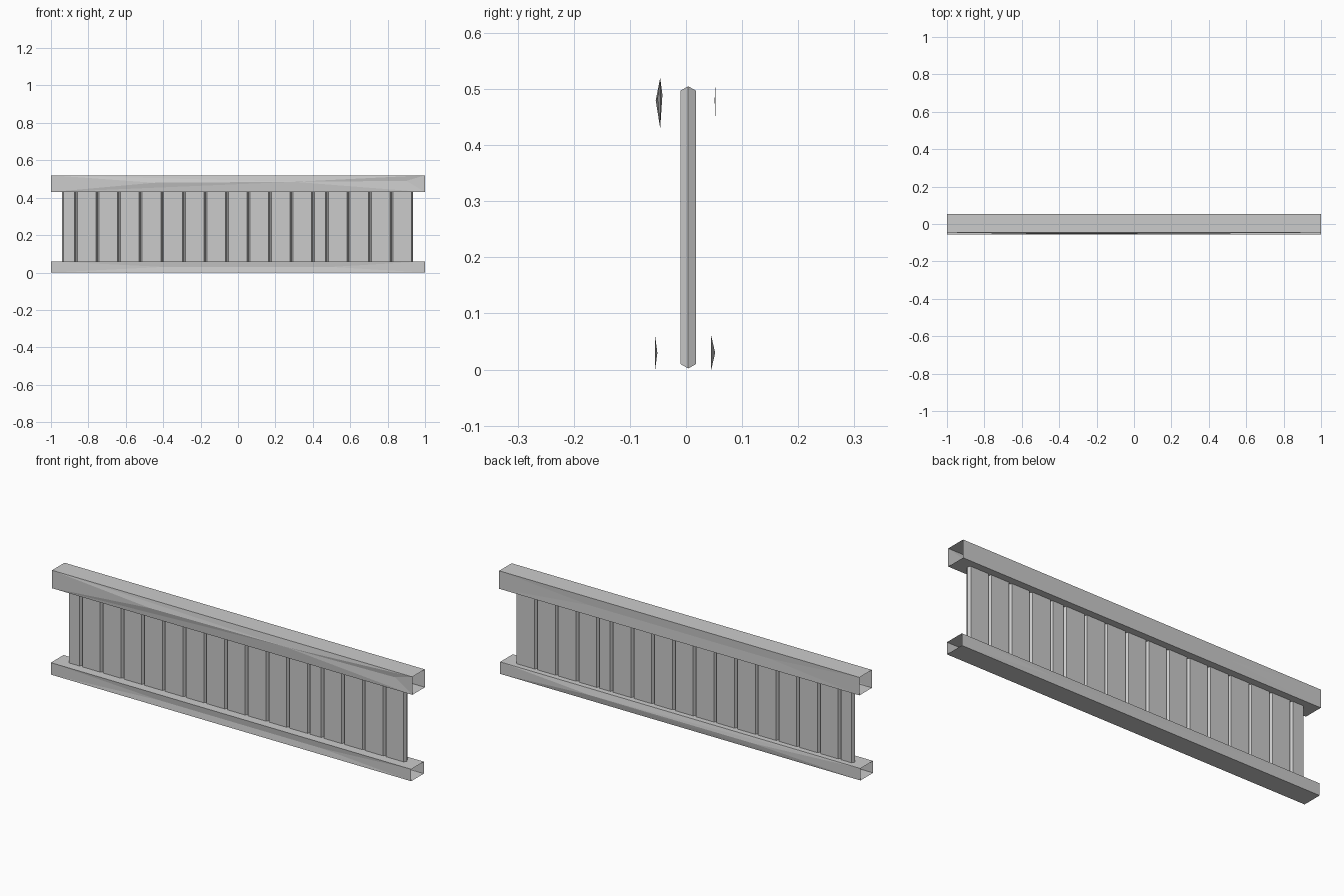
import bpy
import bmesh
from mathutils import Vector

cube = bpy.data.objects.get("Cube")
if cube:
    bpy.data.objects.remove(cube, do_unlink=True)

grey = bpy.data.materials.new("weathered_grey")
grey.use_nodes = True
colour = (0.6, 0.6, 0.6, 1)
grey.diffuse_color = colour
grey.node_tree.nodes["Principled BSDF"].inputs["Base Color"].default_value = colour


def finish(bm, name):
    mesh = bpy.data.meshes.new(name)
    bm.to_mesh(mesh)
    bm.free()
    mesh.materials.append(grey)
    obj = bpy.data.objects.new(name, mesh)
    bpy.context.collection.objects.link(obj)
    return obj


def plank(name, x0, x1):
    """Board with chamfers meeting in a ridge along the middle of every edge."""
    bm = bmesh.new()
    z0, z1, chamfer = 0.002, 0.505, 0.008
    rings = []
    for y, inset in ((-0.01, chamfer), (0.004, 0), (0.018, chamfer)):
        a, b, c, d = x0 + inset, x1 - inset, z0 + inset, z1 - inset
        rings.append([bm.verts.new((x, y, z)) for x, z in ((a, c), (b, c), (b, d), (a, d))])
    bm.faces.new(rings[0])
    bm.faces.new(reversed(rings[2]))
    for near, far in zip(rings, rings[1:]):
        for i in range(4):
            j = (i + 1) % 4
            bm.faces.new((near[j], near[i], far[i], far[j]))
    finish(bm, name)


def rail(name, y0, y1, z0, z1, front_warp, back_warp):
    """Open-ended hollow rail; each warp is (x, z, y shift) along a side wall."""
    bm = bmesh.new()
    ends = [[bm.verts.new((x, y, z)) for y, z in ((y0, z0), (y0, z1), (y1, z1), (y1, z0))]
            for x in (-1, 1)]
    left, right = ends
    # top and bottom walls
    bm.faces.new((left[1], right[1], right[2], left[2]))
    bm.faces.new((left[3], right[3], right[0], left[0]))
    # side walls, fanned around a slightly bowed middle line
    for low, high, y, warp in ((0, 1, y0, front_warp), (3, 2, y1, back_warp)):
        mid = [bm.verts.new((x, y + shift, z)) for x, z, shift in warp]
        faces = [(left[low], mid[0], left[high]), (right[low], right[high], mid[-1])]
        half = len(mid) // 2
        for i in range(len(mid) - 1):
            end = left if i < half else right
            faces += [(end[low], mid[i + 1], mid[i]), (end[high], mid[i], mid[i + 1])]
        faces += [(left[low], right[low], mid[half]), (left[high], mid[half], right[high])]
        for f in faces:
            bm.faces.new(f if y < 0 else tuple(reversed(f)))
    finish(bm, name)


# Planks, with two narrower ones where the boards are trimmed
x = -0.94
for n in range(17):
    width = 0.075 if n in (0, 12) else 0.115
    plank(f"plank_{n + 1}", x, x + width)
    x += width

# Rails
rail("top_rail", -0.046, 0.053, 0.43, 0.52,
     [(-0.45, 0.48, -0.008), (0.3, 0.485, -0.005), (0.9, 0.49, 0.004)],
     [(-0.5, 0.48, -0.002), (0.5, 0.48, -0.002)])
rail("bottom_rail", -0.055, 0.045, 0.0, 0.06,
     [(-0.4, 0.03, 0.004), (0.5, 0.03, 0.004)],
     [(-0.4, 0.03, 0.006), (0.5, 0.03, 0.007)])
